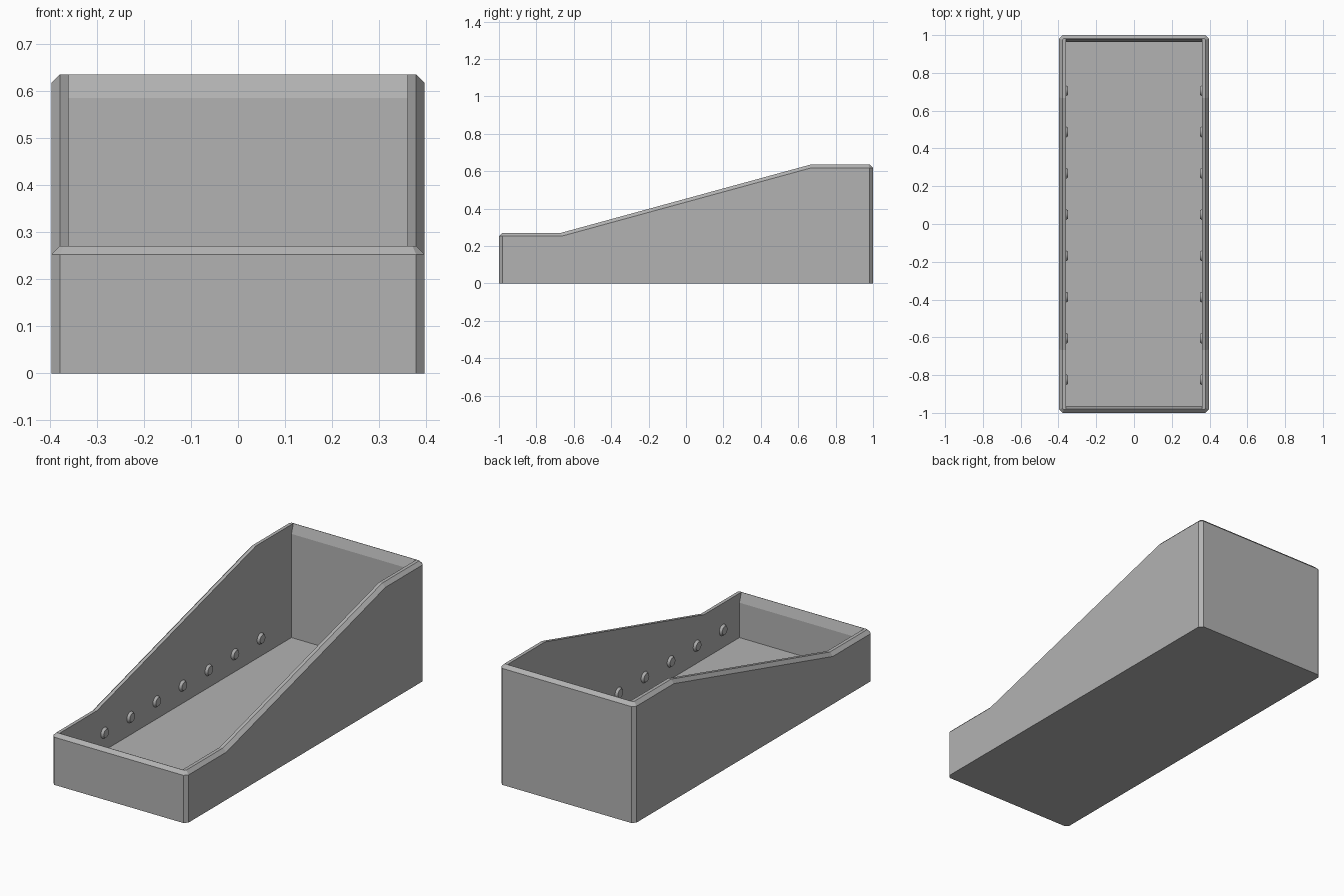
import bpy, bmesh, math
from mathutils import Matrix

cube = bpy.data.objects.get("Cube")
if cube:
    bpy.data.objects.remove(cube, do_unlink=True)

HALF_W, HALF_L = 0.397, 1.0
LOW, HIGH, BEND = 0.271, 0.636, 0.667
WALL, CHAMFER = 0.036, 0.018
LIP = 0.05

grey = bpy.data.materials.new("plain grey")
grey.use_nodes = True
colour = (0.45, 0.45, 0.45, 1)
grey.diffuse_color = colour
grey.node_tree.nodes["Principled BSDF"].inputs["Base Color"].default_value = colour


def add_object(name, bm):
    bmesh.ops.recalc_face_normals(bm, faces=bm.faces)
    mesh = bpy.data.meshes.new(name)
    bm.to_mesh(mesh)
    bm.free()
    mesh.materials.append(grey)
    obj = bpy.data.objects.new(name, mesh)
    bpy.context.collection.objects.link(obj)
    return obj


def extrude_profile(points, half_width):
    """Sweep a side profile of (y, z) points across x."""
    bm = bmesh.new()
    face = bm.faces.new([bm.verts.new((-half_width, y, z)) for y, z in points])
    swept = bmesh.ops.extrude_face_region(bm, geom=[face])["geom"]
    verts = [v for v in swept if isinstance(v, bmesh.types.BMVert)]
    bmesh.ops.translate(bm, verts=verts, vec=(2 * half_width, 0, 0))
    bmesh.ops.recalc_face_normals(bm, faces=bm.faces)
    return bm


def chamfer(bm, edges):
    bmesh.ops.bevel(bm, geom=edges, offset=CHAMFER, offset_type='OFFSET',
                    segments=1, affect='EDGES', clamp_overlap=True)
    bm.normal_update()


# Outer body: upright corners are chamfered first, then the whole top rim
outer = [(-HALF_L, 0), (HALF_L, 0), (HALF_L, HIGH), (BEND, HIGH),
         (-BEND, LOW), (-HALF_L, LOW)]
bm = extrude_profile(outer, HALF_W)
chamfer(bm, [e for e in bm.edges
             if abs((e.verts[0].co - e.verts[1].co).normalized().z) > 0.99])
rim = [e for e in bm.edges
       if max(f.normal.z for f in e.link_faces) > 0.5
       and abs(min(f.normal.z for f in e.link_faces)) < 0.1]
chamfer(bm, rim)
bin_body = add_object("bin_body", bm)

# Cavity, leaning outwards near the top of the front and back walls
inner = HALF_L - WALL
edge = HALF_L - CHAMFER - 0.002
cavity = [(-inner, WALL), (inner, WALL), (inner, HIGH - LIP), (edge, HIGH),
          (edge, 1), (-edge, 1), (-edge, LOW), (-inner, LOW - LIP)]
cutter = add_object("cavity_cutter", extrude_profile(cavity, HALF_W - WALL))
cutter.hide_render = True
cut = bin_body.modifiers.new("cavity", 'BOOLEAN')
cut.operation = 'DIFFERENCE'
cut.solver = 'EXACT'
cut.object = cutter
bpy.context.view_layer.objects.active = bin_body
bin_body.select_set(True)
bpy.ops.object.modifier_apply(modifier=cut.name)
bpy.data.objects.remove(cutter, do_unlink=True)

# Rows of low round studs along the inside of both long walls
for name, side in (("left", 1), ("right", -1)):
    bm = bmesh.new()
    for i in range(8):
        place = (Matrix.Translation((side * (HALF_W - WALL - 0.004), -0.824 + i * 0.2185, 0.13))
                 @ Matrix.Rotation(-side * math.pi / 2, 4, 'Y'))
        bmesh.ops.create_cone(bm, cap_ends=True, segments=24, radius1=0.032,
                              radius2=0.022, depth=0.016, matrix=place)
    studs = add_object(name + "_divider_studs", bm)
    bpy.ops.object.select_all(action='DESELECT')
    studs.select_set(True)
    bpy.context.view_layer.objects.active = studs
    bpy.ops.object.shade_smooth_by_angle(angle=math.radians(30))
